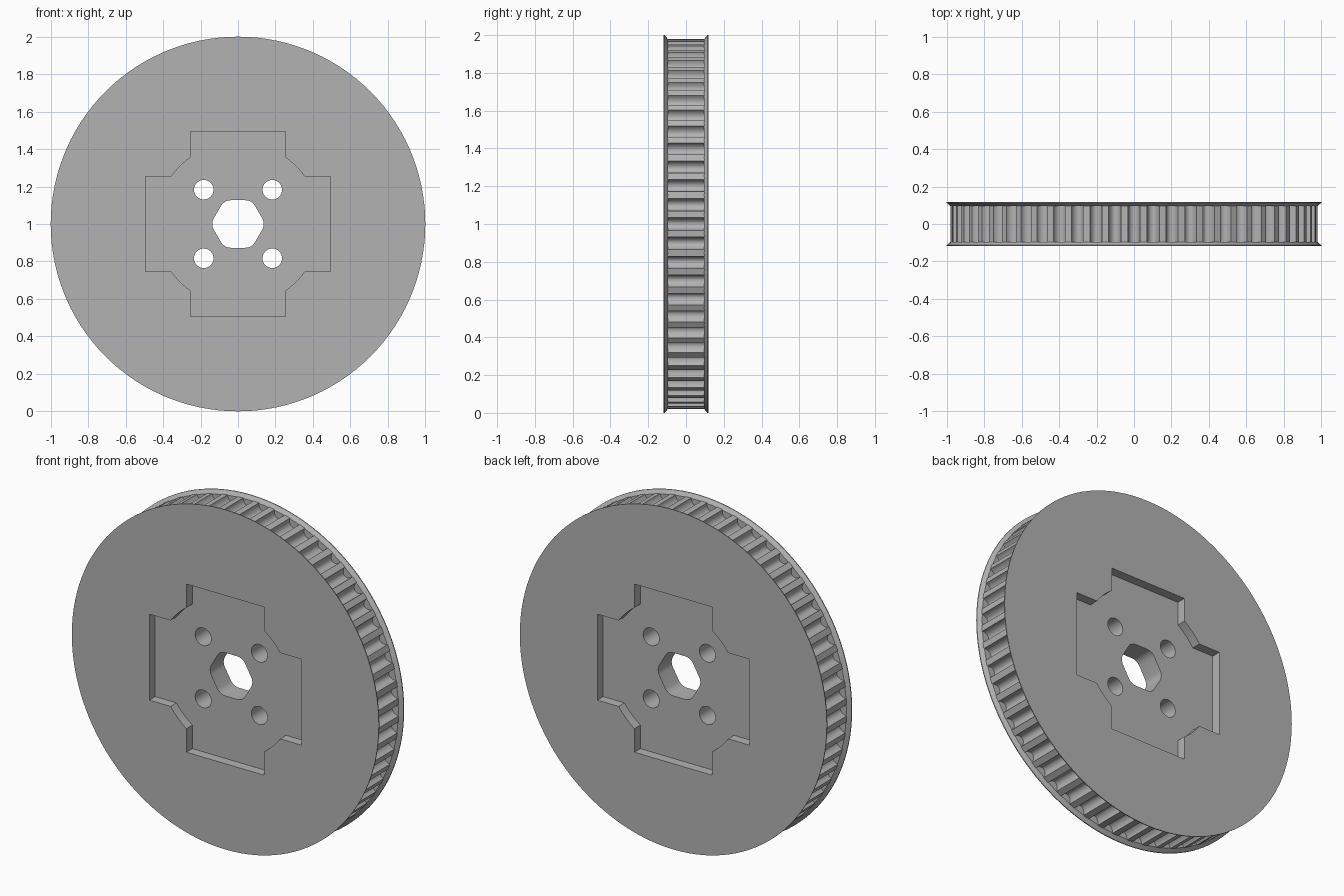
import bpy, bmesh
from math import sin, cos, pi, radians, sqrt, acos

TEETH = 60
R_TOOTH, R_FLANGE = 0.98, 1.0
HALF, HALF_BELT = 0.118, 0.095
RECESS = 0.055

if "Cube" in bpy.data.objects:
    bpy.data.objects.remove(bpy.data.objects["Cube"])

grey = bpy.data.materials.new("Light grey")
grey.use_nodes = True
colour = (0.45, 0.45, 0.45, 1)
grey.diffuse_color = colour
grey.node_tree.nodes["Principled BSDF"].inputs["Base Color"].default_value = colour


def loft(name, sections):
    """Closed solid through (y, outline) sections with equal point counts."""
    bm = bmesh.new()
    rings = [[bm.verts.new((x, y, z + 1)) for x, z in pts] for y, pts in sections]
    for a, b in zip(rings, rings[1:]):
        for i in range(len(a)):
            j = (i + 1) % len(a)
            bm.faces.new((a[i], a[j], b[j], b[i]))
    bm.faces.new(rings[0])
    bm.faces.new(rings[-1])
    bmesh.ops.recalc_face_normals(bm, faces=bm.faces)
    mesh = bpy.data.meshes.new(name)
    bm.to_mesh(mesh)
    bm.free()
    mesh.materials.append(grey)
    obj = bpy.data.objects.new(name, mesh)
    bpy.context.collection.objects.link(obj)
    return obj


def circle(r, n, cx=0, cz=0):
    return [(cx + r * cos(2 * pi * i / n), cz + r * sin(2 * pi * i / n)) for i in range(n)]


def prism(name, pts, y0, y1):
    return loft(name, [(y0, pts), (y1, pts)])


def combine(target, tool, operation):
    mod = target.modifiers.new(operation.title(), 'BOOLEAN')
    mod.operation, mod.solver, mod.object = operation, 'EXACT', tool
    bpy.context.view_layer.objects.active = target
    bpy.ops.object.modifier_apply(modifier=mod.name)
    bpy.data.objects.remove(tool)


# Toothed rim: rounded belt grooves separated by flat lands
rim = []
for k in range(TEETH):
    for i in range(11):
        t = pi * i / 10
        a = 2 * pi * k / TEETH - 0.034 * cos(t)
        r = R_TOOTH - 0.042 * sin(t)
        rim.append((r * cos(a), r * sin(a)))
pulley = prism("toothed_pulley", rim, -0.1, 0.1)

# Flanges with a bevelled inner edge
for s in (-1, 1):
    flange = loft("flange", [(s * HALF_BELT, circle(0.978, 120)),
                             (s * (HALF - 0.005), circle(R_FLANGE, 120)),
                             (s * HALF, circle(R_FLANGE, 120))])
    combine(pulley, flange, 'UNION')

# Cross-shaped recess with curved inner corners, on both faces
arm, reach, corner = 0.253, 0.495, 0.437
start = acos(arm / corner)
arc = [pi / 2 - start + (2 * start - pi / 2) * i / 8 for i in range(9)]
quarter = [(reach, arm)] + [(corner * cos(a), corner * sin(a)) for a in arc] + [(arm, reach)]
cross = []
for q in range(4):
    c, s = round(cos(q * pi / 2)), round(sin(q * pi / 2))
    cross += [(x * c - z * s, x * s + z * c) for x, z in quarter]
for s in (-1, 1):
    combine(pulley, prism("recess", cross, s * (HALF - RECESS), s * 0.3), 'DIFFERENCE')

# Hexagonal bore with rounded corners
flat, fillet = 0.127, 0.06
centre = (flat - fillet) * 2 / sqrt(3)
bore = []
for k in range(6):
    for i in range(7):
        a = radians(60 * k - 30 + 10 * i)
        m = radians(60 * k)
        bore.append((centre * cos(m) + fillet * cos(a), centre * sin(m) + fillet * sin(a)))
combine(pulley, prism("bore", bore, -0.3, 0.3), 'DIFFERENCE')

# Four bolt holes
for sx in (-1, 1):
    for sz in (-1, 1):
        hole = prism("bolt_hole", circle(0.052, 32, sx * 0.183, sz * 0.183), -0.3, 0.3)
        combine(pulley, hole, 'DIFFERENCE')

# Smooth curved walls, sharp edges kept
bpy.ops.object.select_all(action='DESELECT')
pulley.select_set(True)
bpy.context.view_layer.objects.active = pulley
bpy.ops.object.shade_smooth_by_angle(angle=radians(30))
